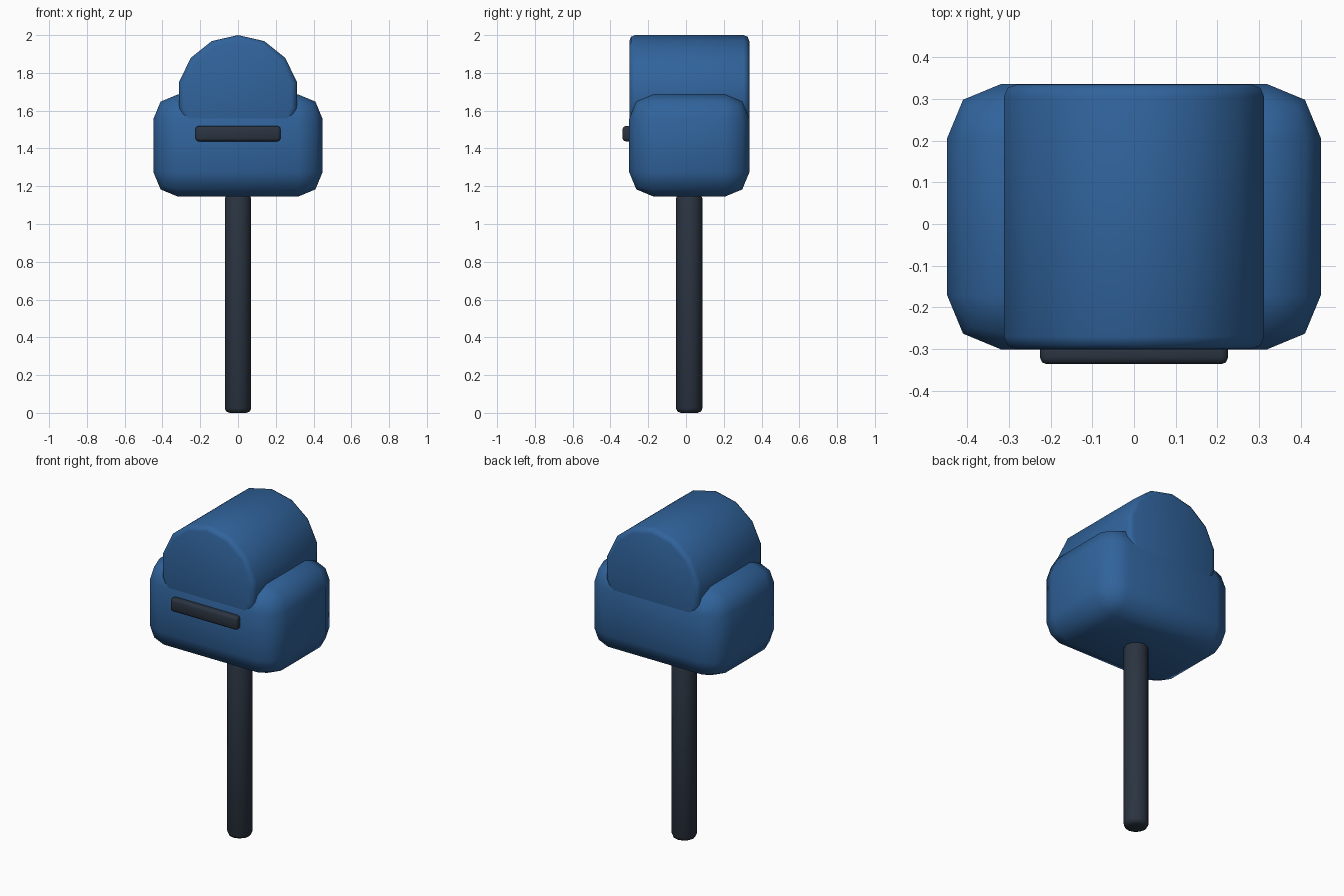
import bpy, math

if "Cube" in bpy.data.objects:
    bpy.data.objects.remove(bpy.data.objects["Cube"])

def material(name, rgb):
    m = bpy.data.materials.new(name)
    m.diffuse_color = (*rgb, 1)
    m.use_nodes = True
    m.node_tree.nodes["Principled BSDF"].inputs["Base Color"].default_value = m.diffuse_color
    return m

blue = material("blue paint", (0.03, 0.125, 0.33))
dark = material("dark metal", (0.024, 0.034, 0.052))

def finish(name, mat, bevel, segments):
    """Name, colour, round the edges and smooth the active object."""
    ob = bpy.context.object
    ob.name = ob.data.name = name
    bpy.ops.object.transform_apply(location=False, rotation=True, scale=True)
    ob.data.materials.append(mat)
    mod = ob.modifiers.new("rounding", 'BEVEL')
    mod.width, mod.segments = bevel, segments
    mod.limit_method, mod.angle_limit = 'ANGLE', math.radians(35)
    bpy.ops.object.modifier_apply(modifier=mod.name)
    bpy.ops.object.shade_smooth_by_angle(angle=math.radians(50))
    return ob

def box(name, lo, hi, mat, bevel, segments):
    bpy.ops.mesh.primitive_cube_add(size=1, location=[(a + b) / 2 for a, b in zip(lo, hi)])
    bpy.context.object.scale = [b - a for a, b in zip(lo, hi)]
    return finish(name, mat, bevel, segments)

# post
bpy.ops.mesh.primitive_cylinder_add(vertices=12, radius=0.07, depth=1.16, location=(0, 0.017, 0.58))
finish("post", dark, 0.025, 2)

# box body
box("body", (-0.448, -0.301, 1.145), (0.448, 0.336, 1.686), blue, 0.13, 2)

# rounded lid: a 14-sided barrel lying front to back, sunk into the body
bpy.ops.mesh.primitive_cylinder_add(vertices=14, radius=0.32, depth=0.635,
                                    location=(0, 0.0175, 1.68), rotation=(math.pi / 2, 0, 0))
finish("lid", blue, 0.03, 2)

# letter slot plate on the front
box("slot", (-0.225, -0.336, 1.438), (0.225, -0.285, 1.518), dark, 0.015, 2)
